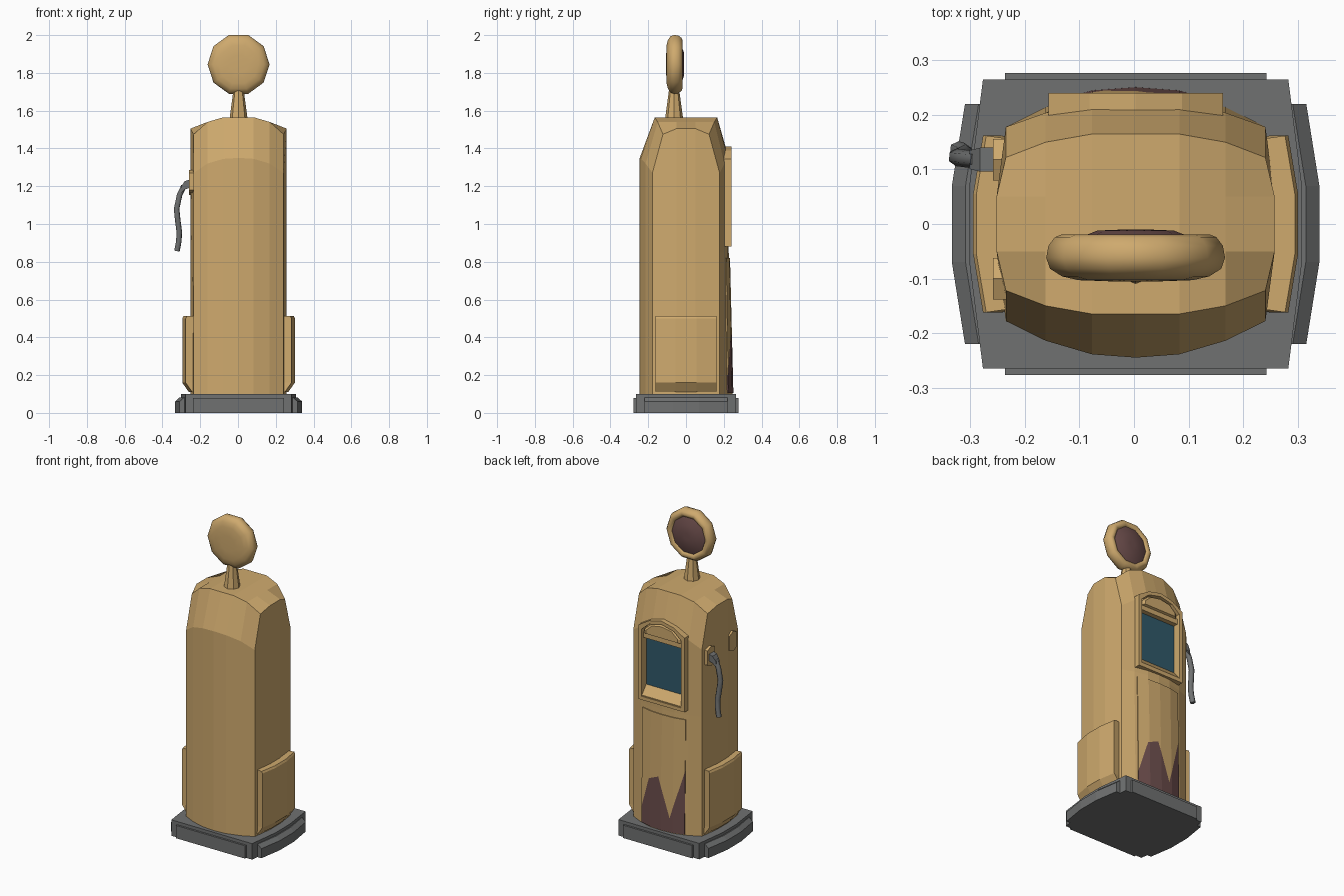
import bpy, bmesh, math

if "Cube" in bpy.data.objects:
    bpy.data.objects.remove(bpy.data.objects["Cube"])

CX = 0.003  # pump axis, the hose shifts the centre a little


def material(name, rgb):
    m = bpy.data.materials.new(name)
    m.diffuse_color = (*rgb, 1)
    m.use_nodes = True
    m.node_tree.nodes["Principled BSDF"].inputs["Base Color"].default_value = m.diffuse_color
    return m


TAN = material("tan_paint", (0.62, 0.40, 0.155))
GREY = material("dark_grey", (0.16, 0.165, 0.165))
RUST = material("rust_brown", (0.15, 0.075, 0.072))
GLASS = material("blue_glass", (0.03, 0.10, 0.145))


def make(name, verts, faces, *mats):
    me = bpy.data.meshes.new(name)
    me.from_pydata([(x + CX, y, z) for x, y, z in verts], [], faces)
    bm = bmesh.new()
    bm.from_mesh(me)
    bmesh.ops.recalc_face_normals(bm, faces=bm.faces)
    bm.to_mesh(me)
    bm.free()
    for m in mats:
        me.materials.append(m)
    ob = bpy.data.objects.new(name, me)
    bpy.context.collection.objects.link(ob)
    return ob


def loft(name, rings, mat, closed=False):
    n, k = len(rings[0]), len(rings)
    faces = [(i * n + j, i * n + (j + 1) % n,
              (i + 1) % k * n + (j + 1) % n, (i + 1) % k * n + j)
             for i in range(k if closed else k - 1) for j in range(n)]
    if not closed:
        faces += [tuple(range(n)), tuple(range((k - 1) * n, k * n))]
    return make(name, [p for r in rings for p in r], faces, mat)


def box(name, x0, x1, y0, y1, z0, z1, mat):
    plan = [(x0, y0), (x1, y0), (x1, y1), (x0, y1)]
    return loft(name, [[(x, y, z) for x, y in plan] for z in (z0, z1)], mat)


def lerp(table, x):
    for (a, va), (b, vb) in zip(table, table[1:]):
        if a <= x <= b:
            return va + (vb - va) * (x - a) / (b - a)
    return table[-1][1]


def apply_modifiers(ob):
    bpy.ops.object.select_all(action='DESELECT')
    bpy.context.view_layer.objects.active = ob
    ob.select_set(True)
    for m in list(ob.modifiers):
        bpy.ops.object.modifier_apply(modifier=m.name)


# Body: columns across x, bowed front and back, arched roof
WALL = [(0, 0.245), (0.08, 0.239), (0.165, 0.214), (0.238, 0.178)]
ZTOP = [(0, 1.35), (0.08, 1.345), (0.165, 1.32), (0.238, 1.27)]
ROOF_Y = [(0, 0.165), (0.08, 0.165), (0.165, 0.15), (0.238, 0.122)]
ROOF_Z = [(0, 1.565), (0.08, 1.565), (0.165, 1.54), (0.238, 1.475)]


def back(x, z):
    k = 1 - 0.28 * min(1, (z - 0.1) / 0.75)
    return 0.178 + (lerp(WALL, abs(x)) - 0.178) * k


verts, faces = [], []
xs = [-0.238, -0.165, -0.08, 0, 0.08, 0.165, 0.238]
for x in xs:
    a = abs(x)
    w, zt, r, zr = (lerp(t, a) for t in (WALL, ZTOP, ROOF_Y, ROOF_Z))
    end = a > 0.2
    xi = math.copysign(0.255, x) if end else x
    zi = 1.505 if end else zr
    verts += [(x, -w, 0.1), (x, -w, zt), (x, -r, zr), (xi, -0.05, zi), (xi, 0.05, zi),
              (x, r, zr), (x, back(x, zt), zt), (x, back(x, 0.85), 0.85), (x, w, 0.1),
              (xi, 0.05, 0.1), (xi, -0.05, 0.1)]
for i in range(6):
    for j in range(11):
        k = (j + 1) % 11
        faces.append((i * 11 + j, i * 11 + k, i * 11 + 11 + k, i * 11 + 11 + j))
for b in (0, 66):
    faces += [tuple(b + i for i in f)
              for f in ((0, 1, 2, 3, 10), (3, 4, 9, 10), (4, 5, 6, 7, 8, 9))]
body = make("pump_body", verts, faces, TAN)


# Display: pocket, arched frame, glass, sill and visor on the back
def arch(o, y):
    half = [(0.16 - o, 0.88 + o), (0.16 - o, 1.345 - o), (0.085, 1.39 - o)]
    pts = half + [(0, 1.41 - o)] + [(-x, z) for x, z in half[::-1]]
    return [(x, y, z) for x, z in pts]


cutter = loft("pocket_cutter", [arch(0.008, 0.187), arch(0.008, 0.4)], TAN)
cutter.hide_render = True
mod = body.modifiers.new("pocket", 'BOOLEAN')
mod.operation, mod.solver, mod.object = 'DIFFERENCE', 'EXACT', cutter
apply_modifiers(body)
bpy.data.objects.remove(cutter)

loft("display_frame", [arch(0, 0.18), arch(0, 0.24), arch(0.022, 0.24), arch(0.022, 0.18)],
     TAN, closed=True)
box("display_glass", -0.14, 0.14, 0.183, 0.192, 0.93, 1.28, GLASS)
loft("display_sill", [[(x, y, z) for y, z in
                       ((0.185, 0.9), (0.236, 0.9), (0.236, 0.908), (0.192, 0.96))]
                      for x in (-0.139, 0.139)], TAN)
box("display_header", -0.139, 0.139, 0.185, 0.222, 1.265, 1.3, TAN)


def visor(s, y):
    return [(x * s, y, 1.33 + (z - 1.33) * s) for x, z in
            ((-0.13, 1.295), (0.13, 1.295), (0.13, 1.32), (0.08, 1.365),
             (0, 1.38), (-0.08, 1.365), (-0.13, 1.32))]


loft("display_visor", [visor(1, 0.185), visor(1, 0.222), visor(0.85, 0.236)], TAN)

# Service door with a jagged rusted foot
RUST_TOP = [(-0.15, 0.5), (-0.06, 0.19), (0.02, 0.43), (0.09, 0.4), (0.15, 0.2)]
dx = [-0.15, -0.08, -0.06, 0, 0.02, 0.08, 0.09, 0.15]
verts = [(x, back(x, z) + 0.006, z) for x in dx for z in (0.105, lerp(RUST_TOP, x), 0.82)]
faces = [(i * 3 + j, i * 3 + j + 3, i * 3 + j + 4, i * 3 + j + 1)
         for i in range(len(dx) - 1) for j in (0, 1)]
door = make("service_door", verts, faces, TAN, RUST)
for p in door.data.polygons:
    p.material_index = 1 - p.index % 2
if door.data.polygons[0].normal.y < 0:
    door.data.flip_normals()
mod = door.modifiers.new("thickness", 'SOLIDIFY')
mod.thickness, mod.offset = 0.012, -1
apply_modifiers(door)

# Base: slab with plates on all four sides
slab = [(0.28, -0.265), (0.305, -0.07), (0.305, 0.07), (0.28, 0.265)]
slab += [(-x, y) for x, y in slab[::-1]]
loft("base_slab", [[(x, y, z) for x, y in slab] for z in (0, 0.1)], GREY)
for s, side in ((-1, "front"), (1, "back")):
    y0, y1 = sorted((s * 0.25, s * 0.277))
    box("base_plate_" + side, -0.24, 0.24, y0, y1, 0, 0.08, GREY)
for s, side in ((-1, "left"), (1, "right")):
    def bumper(inset, z):
        return [(s * x, y, z) for x, y in
                ((0.26, -0.22), (0.313 - inset, -0.22), (0.337 - inset, -0.07),
                 (0.337 - inset, 0.07), (0.313 - inset, 0.22), (0.26, 0.22))]
    loft("base_plate_" + side, [bumper(0, 0), bumper(0, 0.06), bumper(0.025, 0.082)], GREY)

    # Lower side panels, bowed with a chamfered foot
    def panel(inset, z):
        return [(s * x, y, z) for x, y in
                ((0.225, -0.155), (0.28 - inset, -0.162), (0.298 - inset, -0.055),
                 (0.298 - inset, 0.055), (0.28 - inset, 0.162), (0.225, 0.155))]
    loft("side_panel_" + side,
         [panel(0.035, 0.11), panel(0, 0.16), panel(0, 0.5), panel(0.006, 0.512)], TAN)


# Revolved parts
def ring(r, n, cx, cy, cz, axis, ph=0.0):
    pts = [(r * math.cos(ph + 2 * math.pi * i / n), r * math.sin(ph + 2 * math.pi * i / n))
           for i in range(n)]
    if axis == 'z':
        return [(cx + a, cy + b, cz) for a, b in pts]
    return [(cx + a, cy, cz + b) for a, b in pts]


loft("sign_neck", [ring(r, 8, 0, -0.063, z, 'z') for r, z in
                   ((0.048, 1.55), (0.046, 1.57), (0.027, 1.71))], TAN)
rim = loft("sign_disc", [ring(r, 10, 0, y, 1.845, 'y') for r, y in
                         ((0.05, -0.105), (0.105, -0.103), (0.135, -0.096), (0.157, -0.082),
                          (0.164, -0.062), (0.16, -0.04), (0.148, -0.024), (0.135, -0.019),
                          (0.12, -0.025), (0.11, -0.04))], TAN)
face = loft("sign_face", [ring(r, 10, 0, y, 1.845, 'y') for r, y in
                          ((0.117, -0.035), (0.116, -0.03), (0.07, -0.012), (0.02, -0.01))], RUST)
for ob in (rim, face):
    bpy.ops.object.select_all(action='DESELECT')
    bpy.context.view_layer.objects.active = ob
    ob.select_set(True)
    bpy.ops.object.shade_smooth_by_angle(angle=math.radians(45))

# Nozzle holders on the left side
for name, cy, cz in (("holder_back", 0.118, 1.215), ("holder_front", -0.1, 1.225)):
    outline = [(-0.038, -0.045), (0, -0.062), (0.038, -0.045),
               (0.038, 0.045), (0, 0.062), (-0.038, 0.045)]
    loft(name, [[(x, cy + a, cz + b) for a, b in outline] for x in (-0.235, -0.262)], TAN)

# Nozzle and hanging hose
loft("nozzle", [[(x, 0.118 + a * w, z + b * w) for a, b in ((-1, -1), (1, -1), (1, 1), (-1, 1))]
                for x, z, w in ((-0.255, 1.215, 0.022), (-0.285, 1.205, 0.022),
                                (-0.305, 1.18, 0.017))], GREY)
cu = bpy.data.curves.new("hose", 'CURVE')
cu.dimensions, cu.bevel_depth, cu.bevel_resolution, cu.use_fill_caps = '3D', 0.016, 1, True
path = [(-0.29, 0.118, 1.2), (-0.312, 0.12, 1.155), (-0.328, 0.122, 1.08), (-0.322, 0.126, 1.02),
        (-0.314, 0.13, 0.96), (-0.316, 0.133, 0.91), (-0.326, 0.136, 0.857)]
sp = cu.splines.new('POLY')
sp.points.add(len(path) - 1)
for p, c in zip(sp.points, path):
    p.co = (c[0] + CX, c[1], c[2], 1)
cu.materials.append(GREY)
hose = bpy.data.objects.new("hose", cu)
bpy.context.collection.objects.link(hose)
